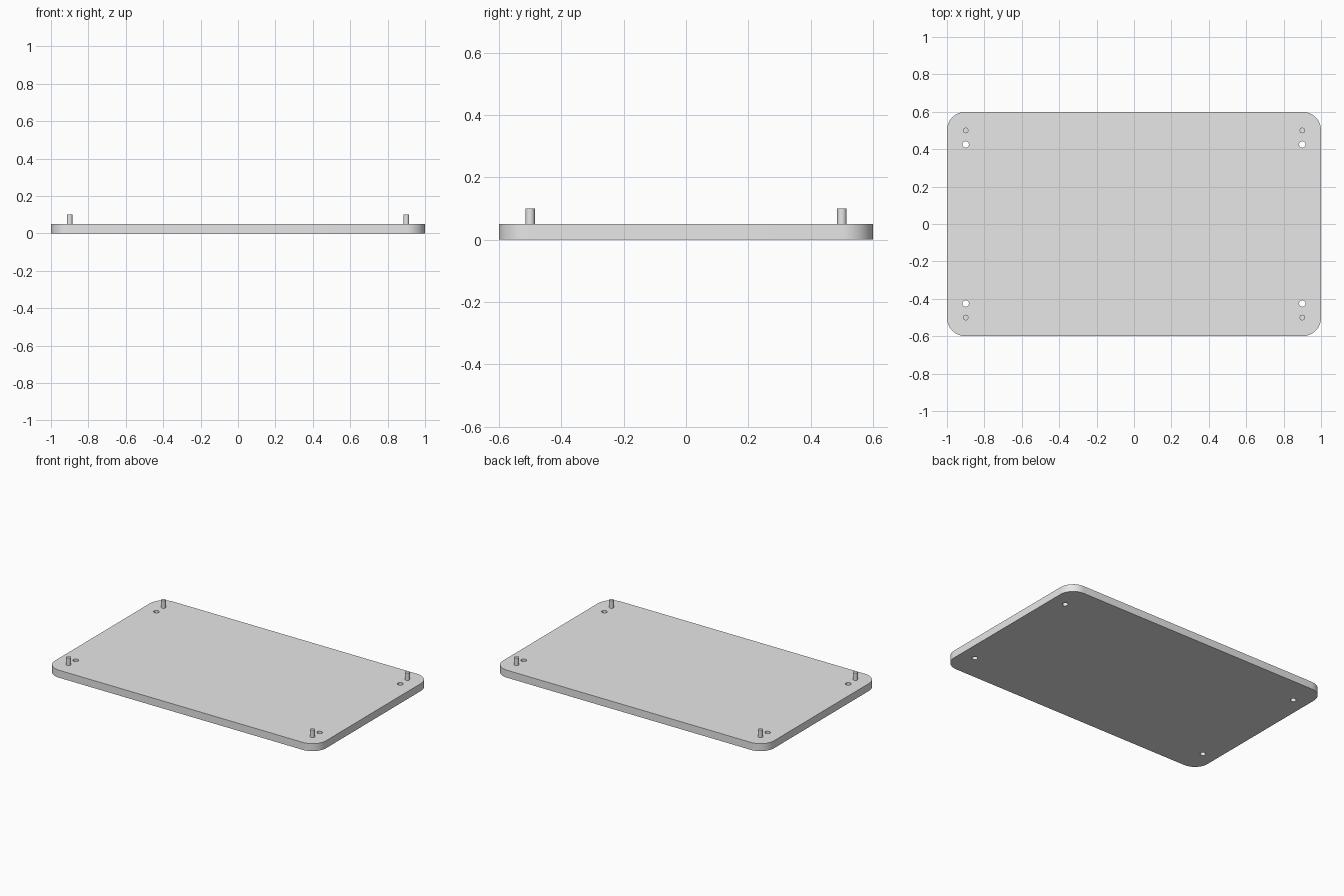
import bpy, bmesh, math
from mathutils import Matrix

default = bpy.data.objects.get("Cube")
if default:
    bpy.data.objects.remove(default, do_unlink=True)

LENGTH, WIDTH, THICK, CORNER = 2.0, 1.2, 0.05, 0.1
PEG_X, PEG_Y, PEG_R, PEG_TOP = 0.9, 0.5, 0.015, 0.1
HOLE_Y, HOLE_R = 0.425, 0.0175

grey = bpy.data.materials.new("plain grey")
grey.use_nodes = True
grey.diffuse_color = (0.8, 0.8, 0.8, 1)
grey.node_tree.nodes["Principled BSDF"].inputs["Base Color"].default_value = grey.diffuse_color


def make_object(name, bm):
    mesh = bpy.data.meshes.new(name)
    bm.to_mesh(mesh)
    bm.free()
    mesh.materials.append(grey)
    obj = bpy.data.objects.new(name, mesh)
    bpy.context.collection.objects.link(obj)
    return obj


def select_only(obj):
    bpy.ops.object.select_all(action="DESELECT")
    obj.select_set(True)
    bpy.context.view_layer.objects.active = obj


def add_rod(bm, x, y, radius, bottom, top):
    bmesh.ops.create_cone(bm, cap_ends=True, segments=32, radius1=radius, radius2=radius,
                          depth=top - bottom,
                          matrix=Matrix.Translation((x, y, (bottom + top) / 2)))


corners = [(sx, sy) for sx in (-1, 1) for sy in (-1, 1)]

# Base plate with rounded vertical corners
bm = bmesh.new()
bmesh.ops.create_cube(bm, size=1, matrix=Matrix.Translation((0, 0, THICK / 2))
                      @ Matrix.Diagonal((LENGTH, WIDTH, THICK, 1)))
uprights = [e for e in bm.edges if abs(e.verts[0].co.z - e.verts[1].co.z) > THICK / 2]
bmesh.ops.bevel(bm, geom=uprights, offset=CORNER, segments=16, profile=0.5, affect="EDGES")
plate = make_object("base_plate", bm)

# Four through holes
bm = bmesh.new()
for sx, sy in corners:
    add_rod(bm, sx * PEG_X, sy * HOLE_Y, HOLE_R, -THICK, 2 * THICK)
cutter = make_object("hole_cutter", bm)
cutter.hide_render = True
cut = plate.modifiers.new("screw_holes", "BOOLEAN")
cut.operation = "DIFFERENCE"
cut.solver = "EXACT"
cut.object = cutter
select_only(plate)
bpy.ops.object.modifier_apply(modifier=cut.name)
bpy.data.objects.remove(cutter, do_unlink=True)
bpy.ops.object.shade_smooth_by_angle(angle=math.radians(30))

# Locating pegs standing on the plate
for sx, sy in corners:
    bm = bmesh.new()
    add_rod(bm, sx * PEG_X, sy * PEG_Y, PEG_R, THICK, PEG_TOP)
    side = "left" if sx > 0 else "right"
    end = "front" if sy < 0 else "back"
    select_only(make_object(f"{end}_{side}_peg", bm))
    bpy.ops.object.shade_smooth_by_angle(angle=math.radians(30))
